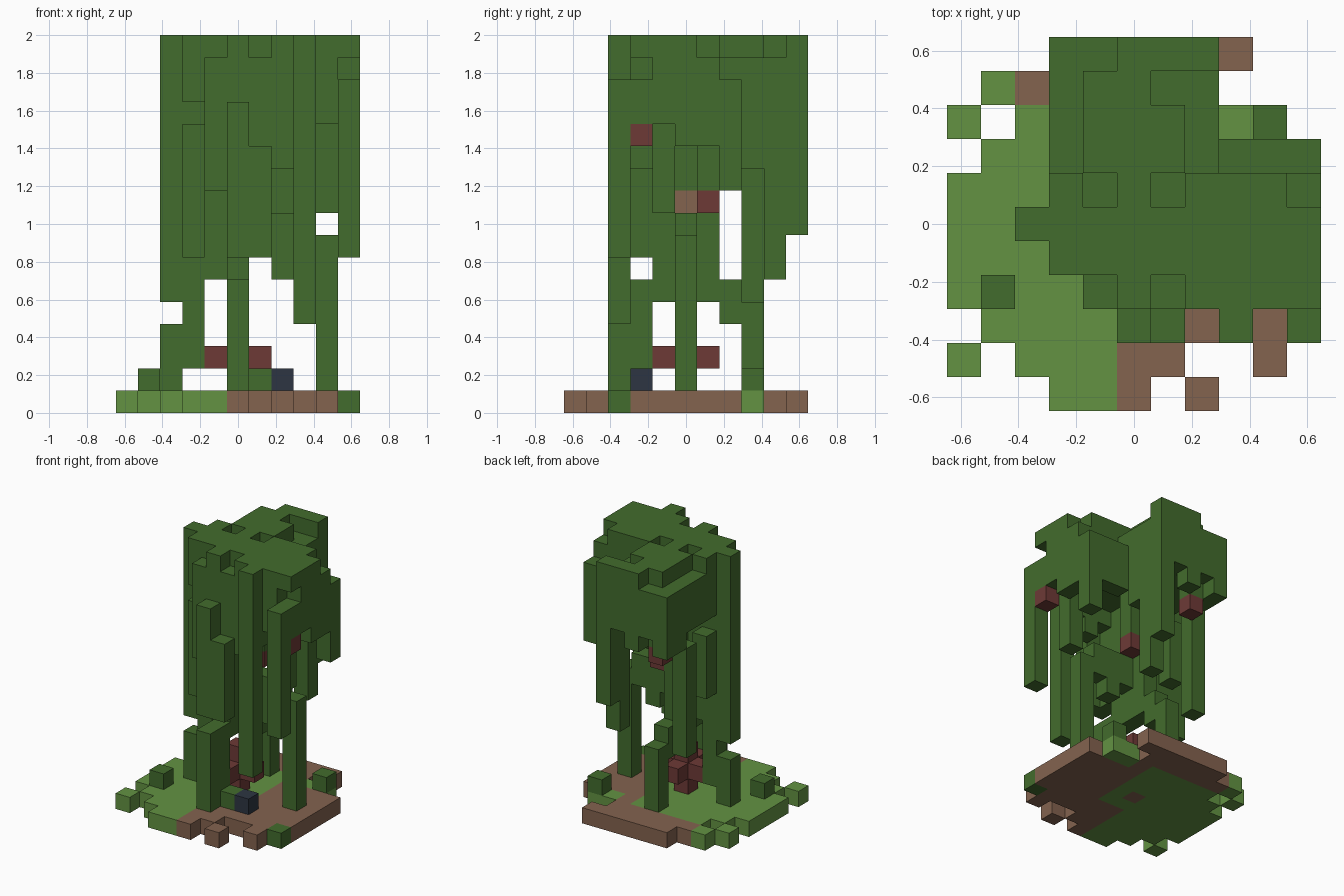
import bpy
import bmesh
from mathutils import Vector

# Remove the default object
default_cube = bpy.data.objects.get("Cube")
if default_cube:
    bpy.data.objects.remove(default_cube, do_unlink=True)

CELLS_HIGH = 17
UNIT = 2 / CELLS_HIGH
HALF_GRID = 5.5
CANOPY_FLOOR = 13


def make_material(name, red, green, blue):
    material = bpy.data.materials.new(name)
    material.use_nodes = True
    colour = (red, green, blue, 1)
    material.diffuse_color = colour
    shader = material.node_tree.nodes["Principled BSDF"]
    shader.inputs["Base Color"].default_value = colour
    return material


leaf = make_material("dark leaf green", .055, .15, .026)
grass = make_material("grass green", .125, .29, .055)
soil = make_material("soil brown", .23, .125, .078)
berry = make_material("berry red", .155, .042, .037)
stone = make_material("navy stone", .026, .036, .054)

# Every part is a set of grid cells with one colour
parts = {}


def add_column(part, material, column, row, bottom, top):
    cells = parts.setdefault(part, (material, set()))[1]
    for level in range(bottom, top + 1):
        cells.add((column, row, level))


def add_columns(part, material, columns):
    for entry in columns:
        add_column(part, material, *entry)


# Ground plate, drawn as a plan with the back row first
GROUND_PLAN = [
    "...bbbbbb..",
    ".gbbbbbb...",
    "g.gggggbgg.",
    ".ggggggbbbb",
    "gggggggbbbb",
    "gggggbgbbbb",
    "gggggggbbbb",
    "gggggbbbbbb",
    ".ggggbbbbbl",
    "g.gggbb..b.",
    "...ggb.b...",
]
GROUND_PARTS = {
    "g": ("grass_patch", grass),
    "b": ("soil_patch", soil),
    "l": ("ground_leaf", leaf),
}
for row, line in enumerate(reversed(GROUND_PLAN)):
    for column, mark in enumerate(line):
        if mark in GROUND_PARTS:
            add_column(*GROUND_PARTS[mark], column, row, 0, 0)

# Canopy crown, each letter marks how high the top of that cell is
CANOPY_PLAN = [
    "...eefff...",
    "...effee...",
    "...efffe...",
    "...efffeddd",
    "...fefefffe",
    "...ffffffff",
    "...ffffffff",
    "....efeffff",
]
CANOPY_TOPS = {"f": CELLS_HIGH - 1, "e": CELLS_HIGH - 2, "d": CELLS_HIGH - 3}
for row, line in enumerate(reversed(CANOPY_PLAN), start=3):
    for column, mark in enumerate(line):
        if mark in CANOPY_TOPS:
            add_column("canopy", leaf, column, row, CANOPY_FLOOR, CANOPY_TOPS[mark])

# Notches in the crown
canopy_cells = parts["canopy"][1]
canopy_cells -= {(3, 4, 13), (10, 3, 15)}

# Ragged lower edge of the crown
for column, row in [(3, 9), (3, 10), (4, 9), (5, 10), (8, 7), (9, 7),
                    (10, 6), (10, 5), (8, 3), (6, 3), (6, 7)]:
    add_column("canopy", leaf, column, row, CANOPY_FLOOR - 1, CANOPY_FLOOR - 1)

# Hanging vines: column, row, bottom and top cell
add_columns("front_vines", leaf, [
    (5, 2, 7, 13), (6, 2, 7, 11), (8, 2, 4, 16), (10, 2, 7, 14),
    (5, 3, 7, 12), (4, 3, 10, 12), (7, 3, 11, 12), (3, 4, 7, 12),
])
add_columns("side_vines", leaf, [
    (2, 5, 5, 16), (3, 6, 8, 11), (9, 4, 9, 12), (10, 7, 10, 12),
])
add_columns("back_vines", leaf, [
    (3, 8, 5, 11), (7, 8, 11, 12), (7, 9, 6, 12), (7, 10, 8, 12),
    (6, 6, 10, 12),
])

# Trunk core and the four bent legs
add_columns("trunk", leaf, [
    (5, 5, 5, 8), (5, 5, 10, 12), (5, 4, 5, 12), (5, 6, 5, 12), (4, 5, 6, 12),
])
add_column("trunk_heart", soil, 5, 5, 9, 9)
add_columns("front_leg", leaf, [(5, 2, 1, 5), (5, 3, 2, 5)])
add_columns("back_leg", leaf, [(5, 8, 1, 4), (5, 7, 4, 5)])
add_columns("right_leg", leaf, [(2, 5, 1, 3), (3, 5, 2, 12)])
add_columns("left_leg", leaf, [
    (9, 5, 1, 7), (8, 5, 7, 8), (7, 5, 6, 8), (6, 5, 7, 8),
])

# Small plants and stone on the ground
add_column("right_bush", leaf, 1, 3, 1, 1)
add_column("left_bush", leaf, 9, 8, 1, 1)
add_column("low_bush", leaf, 6, 3, 1, 1)
add_column("ground_stone", stone, 7, 3, 1, 1)

# Red flower: one block with an arm on each side
add_column("red_flower", berry, 5, 5, 1, 3)
for step in (-1, 1):
    add_column("red_flower", berry, 5 + step, 5, 2, 2)
    add_column("red_flower", berry, 5, 5 + step, 2, 2)

# Berries hanging under the crown
for side, cell in {"left": (10, 3, 12), "middle": (6, 6, 9), "back": (4, 9, 11)}.items():
    add_column(side + "_berry", berry, *cell, cell[-1])

occupied = set().union(*(cells for material, cells in parts.values()))


def build_part(name, material, cells):
    """Mesh the outer faces of the cells and merge the flat areas."""
    bm = bmesh.new()
    for cell in cells:
        centre = Vector(cell) + Vector((.5, .5, .5))
        for axis in range(3):
            for sign in (-1, 1):
                normal = Vector((0, 0, 0))
                normal[axis] = sign
                neighbour = tuple(int(c + n) for c, n in zip(cell, normal))
                if neighbour in occupied:
                    continue
                across = Vector((0, 0, 0))
                across[(axis + 1) % 3] = .5
                along = normal.cross(across)
                middle = centre + normal / 2
                corners = [middle + across + along, middle - across + along,
                           middle - across - along, middle + across - along]
                bm.faces.new([bm.verts.new(corner) for corner in corners])
    bmesh.ops.remove_doubles(bm, verts=bm.verts, dist=.01)
    bmesh.ops.dissolve_limit(bm, angle_limit=.01, verts=bm.verts, edges=bm.edges)
    bmesh.ops.translate(bm, verts=bm.verts, vec=(-HALF_GRID, -HALF_GRID, 0))
    bmesh.ops.scale(bm, verts=bm.verts, vec=(UNIT, UNIT, UNIT))
    mesh = bpy.data.meshes.new(name)
    bm.to_mesh(mesh)
    bm.free()
    mesh.materials.append(material)
    bpy.context.collection.objects.link(bpy.data.objects.new(name, mesh))


for part_name, (part_material, part_cells) in parts.items():
    build_part(part_name, part_material, part_cells)
